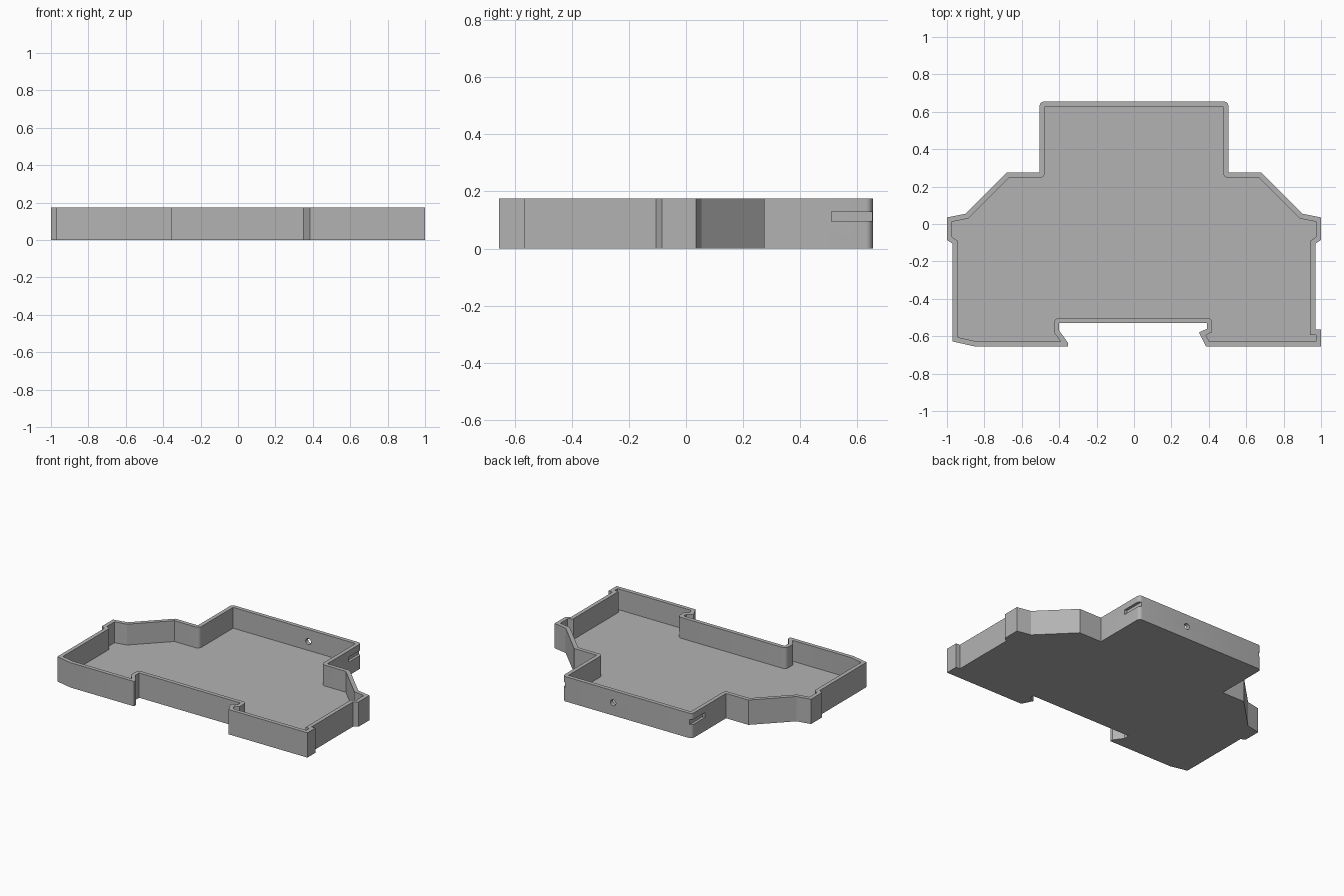
import bpy, bmesh, math
from mathutils import Vector
from mathutils.geometry import intersect_line_line_2d as _unused  # 2D helpers

cube = bpy.data.objects.get("Cube")
if cube:
    bpy.data.objects.remove(cube, do_unlink=True)

HEIGHT, WALL, FLOOR = 0.175, 0.028, 0.028

grey = bpy.data.materials.new("housing grey")
grey.use_nodes = True
color = (0.45, 0.45, 0.45, 1)
grey.diffuse_color = color
grey.node_tree.nodes["Principled BSDF"].inputs["Base Color"].default_value = color

# Outline of the housing, counter-clockwise from the back
flank = [(0.505, 0.655), (0.505, 0.275), (0.68, 0.275), (0.9, 0.055),
         (1, 0.035), (1, -0.085), (0.97, -0.105)]
left_foot = [(0.97, -0.565), (1, -0.565), (1, -0.655), (0.385, -0.655),
             (0.347, -0.58), (0.39, -0.56), (0.39, -0.53)]
right_foot = [(-0.97, -0.628), (-0.85, -0.655), (-0.353, -0.655),
              (-0.353, -0.635), (-0.4, -0.57), (-0.4, -0.53)]
outline = [Vector(p) for p in
           [(-x, y) for x, y in flank] + right_foot + left_foot[::-1] + flank[::-1]]


def cross(a, b):
    return a.x * b.y - a.y * b.x


def inset(points, dist):
    """Offset the outline inwards, dropping edges that vanish."""
    lines = []
    for i, p in enumerate(points):
        d = (points[(i + 1) % len(points)] - p).normalized()
        lines.append((p + Vector((-d.y, d.x)) * dist, d))
    while True:
        corners = []
        for i, (p, d) in enumerate(lines):
            q, e = lines[i - 1]
            corners.append(q + e * (cross(p - q, d) / cross(e, d)))
        flipped = [i for i, (p, d) in enumerate(lines)
                   if (corners[(i + 1) % len(lines)] - corners[i]).dot(d) < 0.001]
        if not flipped:
            return corners
        lines.pop(flipped[0])


def rounded(points, radius, wanted):
    """Round the near-square corners chosen by wanted(point, turn)."""
    out = []
    for i, p in enumerate(points):
        a = (p - points[i - 1]).normalized()
        b = (points[(i + 1) % len(points)] - p).normalized()
        if abs(a.dot(b)) < 0.1 and wanted(p, cross(a, b)):
            center = p - a * radius + b * radius
            for k in range(7):
                t = k / 6 * math.pi / 2
                out.append(center - b * radius * math.cos(t) + a * radius * math.sin(t))
        else:
            out.append(p)
    return out


def finish(name, bm):
    mesh = bpy.data.meshes.new(name)
    bmesh.ops.recalc_face_normals(bm, faces=bm.faces)
    bm.to_mesh(mesh)
    bm.free()
    obj = bpy.data.objects.new(name, mesh)
    mesh.materials.append(grey)
    bpy.context.collection.objects.link(obj)
    return obj


def prism(name, points, z0, z1):
    bm = bmesh.new()
    face = bm.faces.new([bm.verts.new((p.x, p.y, z0)) for p in points])
    top = bmesh.ops.extrude_face_region(bm, geom=[face])
    verts = [v for v in top["geom"] if isinstance(v, bmesh.types.BMVert)]
    bmesh.ops.translate(bm, verts=verts, vec=(0, 0, z1 - z0))
    return finish(name, bm)


def rectangle(x0, x1, y0, y1):
    return [Vector(p) for p in ((x0, y0), (x1, y0), (x1, y1), (x0, y1))]


# Solid body with rounded back corners
housing = prism("housing_tray",
                rounded(outline, 0.025, lambda p, turn: p.y > 0.5), 0, HEIGHT)

# Cavity, rounded where the wall wraps around an inward corner
cutters = [prism("cavity_cutter",
                 rounded(inset(outline, WALL), WALL,
                         lambda p, turn: turn < 0 and (p.y > 0.2 or -0.53 < p.y < -0.4)),
                 FLOOR, HEIGHT + 0.1)]

# Shallow slots on both sides of the back block
for side, name in ((1, "left"), (-1, "right")):
    xs = sorted((side * 0.486, side * 0.6))
    cutters.append(prism(name + "_slot_cutter", rectangle(*xs, 0.51, 0.7), 0.095, 0.13))

# Round hole through the back wall
bm = bmesh.new()
bmesh.ops.create_cone(bm, cap_ends=True, segments=24, radius1=0.021, radius2=0.021, depth=0.12)
hole = finish("hole_cutter", bm)
hole.rotation_euler.x = math.pi / 2
hole.location = (0.11, 0.65, 0.09)
cutters.append(hole)

bpy.context.view_layer.objects.active = housing
for cutter in cutters:
    cutter.hide_render = True
    mod = housing.modifiers.new(cutter.name, "BOOLEAN")
    mod.operation = "DIFFERENCE"
    mod.solver = "EXACT"
    mod.object = cutter
    bpy.ops.object.modifier_apply(modifier=mod.name)
for cutter in cutters:
    bpy.data.objects.remove(cutter, do_unlink=True)

bpy.ops.object.select_all(action="DESELECT")
housing.select_set(True)
bpy.ops.object.shade_smooth_by_angle(angle=math.radians(25))
